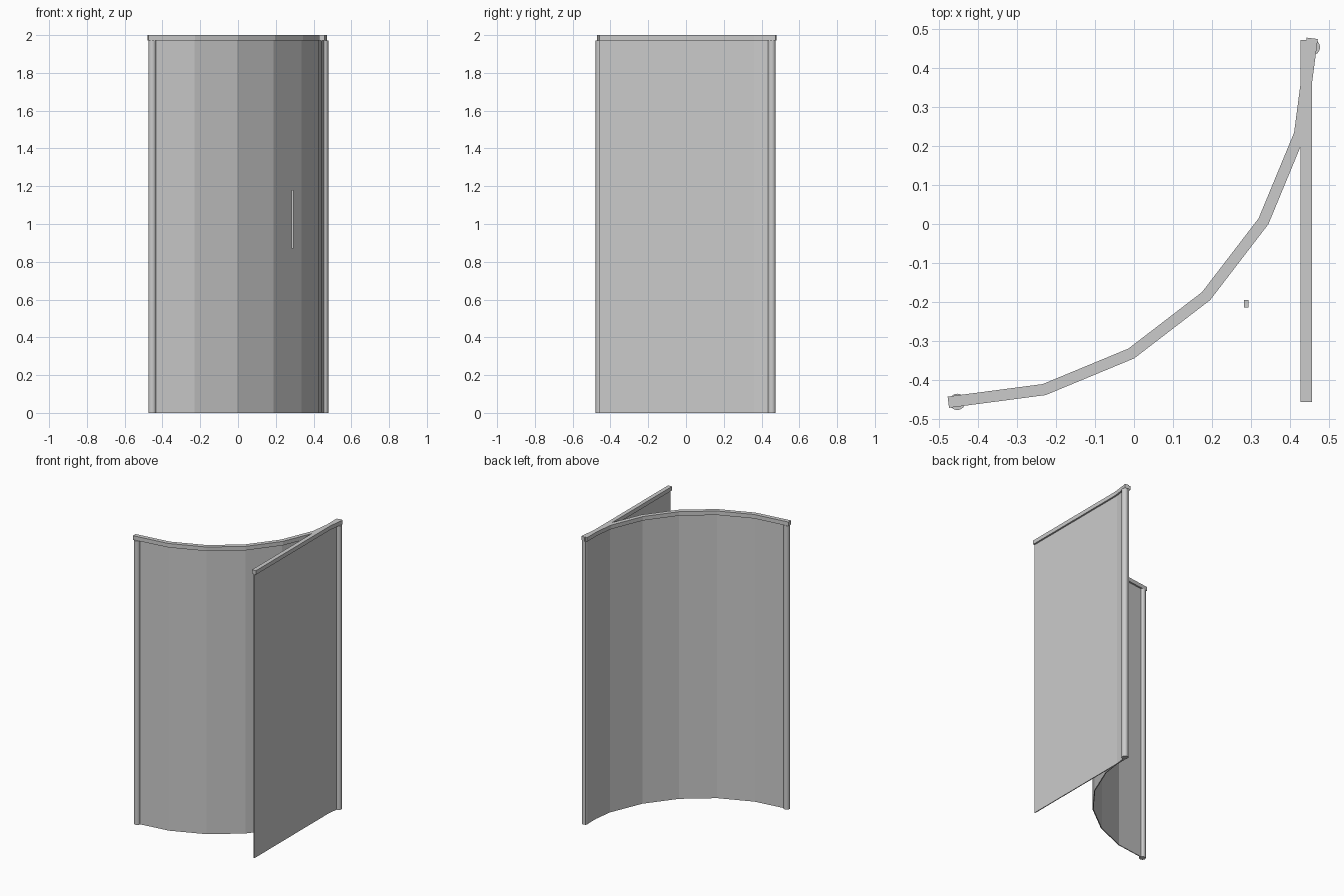
import bpy, bmesh, math
from mathutils import Vector

if "Cube" in bpy.data.objects:
    bpy.data.objects.remove(bpy.data.objects["Cube"])

CENTRE = Vector((-0.471, 0.471))
R = 0.928      # centreline radius of the curved side
SEGS = 6


def finish(name, bm):
    bmesh.ops.recalc_face_normals(bm, faces=bm.faces)
    me = bpy.data.meshes.new(name)
    bm.to_mesh(me)
    bm.free()
    ob = bpy.data.objects.new(name, me)
    bpy.context.collection.objects.link(ob)
    return ob


def arc_path(extend):
    pts = [CENTRE + R * Vector((math.cos(a), math.sin(a)))
           for a in (math.radians(-90 + 90 * i / SEGS) for i in range(SEGS + 1))]
    pts[0] += (pts[0] - pts[1]).normalized() * extend
    pts[-1] += (pts[-1] - pts[-2]).normalized() * extend
    return pts


def wall(name, pts, width, z0, z1):
    """Mitred rectangular section swept along a plan path, square-cut ends."""
    bm = bmesh.new()
    rings = []
    for i, p in enumerate(pts):
        a = (p - pts[i - 1]).normalized() if i else (pts[1] - p).normalized()
        b = (pts[i + 1] - p).normalized() if i < len(pts) - 1 else a
        t = (a + b).normalized()
        n = Vector((-t.y, t.x)) * (width / 2 / t.dot(a))
        rings.append([bm.verts.new((q.x, q.y, z)) for q, z in
                      ((p + n, z0), (p - n, z0), (p - n, z1), (p + n, z1))])
    for r, s in zip(rings, rings[1:]):
        for k in range(4):
            bm.faces.new((r[k], r[(k + 1) % 4], s[(k + 1) % 4], s[k]))
    bm.faces.new(rings[0])
    bm.faces.new(rings[-1][::-1])
    return finish(name, bm)


def post(name, x, y):
    bpy.ops.mesh.primitive_cylinder_add(vertices=16, radius=0.021, depth=1.972,
                                        location=(x, y, 0.986))
    ob = bpy.context.object
    ob.name = name
    bpy.ops.object.shade_smooth_by_angle()


# Curved side: glass and top rail
wall("curved_glass", arc_path(0), 0.006, 0, 1.975)
wall("curved_top_rail", arc_path(0.006), 0.029, 1.972, 2.0)

# Straight side: glass and top rail
straight = [Vector((0.4425, -0.457)), Vector((0.4425, 0.473))]
wall("straight_glass", straight, 0.006, 0, 1.975)
wall("straight_top_rail", straight, 0.029, 1.972, 2.0)

# Round end posts
post("left_post", -0.454, -0.457)
post("right_post", 0.457, 0.454)

# Vertical door handle
wall("door_handle", [Vector((0.288, -0.215)), Vector((0.288, -0.195))],
     0.012, 0.87, 1.18)
